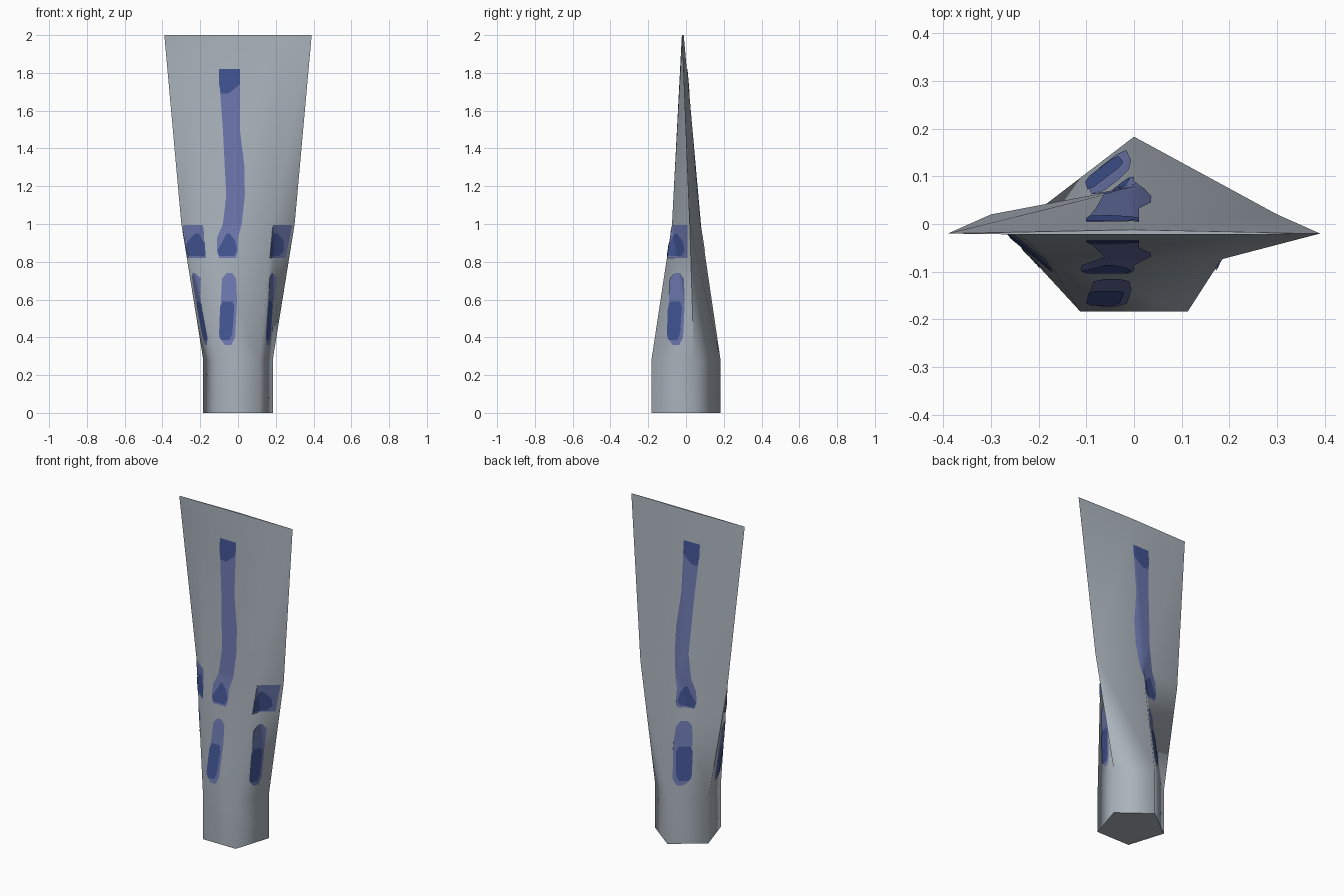
import bpy, bmesh, math
from mathutils import Vector
from mathutils.bvhtree import BVHTree

cube = bpy.data.objects.get("Cube")
if cube:
    bpy.data.objects.remove(cube, do_unlink=True)


def material(name, rgb):
    m = bpy.data.materials.new(name)
    m.use_nodes = True
    m.diffuse_color = (*rgb, 1)
    m.node_tree.nodes["Principled BSDF"].inputs["Base Color"].default_value = (*rgb, 1)
    return m


steel = material("blue_grey_steel", (0.40, 0.45, 0.50))
paint = material("violet_blue_paint", (0.15, 0.185, 0.42))
dark = material("dark_blue_paint", (0.055, 0.09, 0.29))


def make_object(name, bm, mat, angle):
    me = bpy.data.meshes.new(name)
    bm.to_mesh(me)
    bm.free()
    me.materials.append(mat)
    ob = bpy.data.objects.new(name, me)
    bpy.context.collection.objects.link(ob)
    bpy.ops.object.select_all(action='DESELECT')
    ob.select_set(True)
    bpy.context.view_layer.objects.active = ob
    bpy.ops.object.shade_smooth_by_angle(angle=math.radians(angle))
    return ob


# Blade: five-sided handle that flares and flattens into a thin tip edge
# Each section: height, back y, side x, side y, front x, front y
sections = [(0, 0.183, 0.184, 0.042, 0.113, -0.183),
            (0.28, 0.183, 0.184, 0.042, 0.113, -0.183),
            (1.0, 0.077, 0.30, 0.02, 0.183, -0.074),
            (2.0, -0.012, 0.39, -0.02, 0.24, -0.022)]
bm = bmesh.new()
rings = []
for z, by, sx, sy, fx, fy in sections:
    outline = [(0, by), (sx, sy), (fx, fy), (-fx, fy), (-sx, sy)]
    rings.append([bm.verts.new((x, y, z)) for x, y in outline])
for level, (low, high) in enumerate(zip(rings, rings[1:])):
    for i in range(5):
        j = (i + 1) % 5
        if level == 2:
            bm.faces.new((low[i], high[i], low[j]))
            bm.faces.new((low[j], high[i], high[j]))
        else:
            bm.faces.new((low[i], high[j], low[j]))
            bm.faces.new((low[i], high[i], high[j]))
bm.faces.new(rings[0])
bm.faces.new(rings[-1])
bmesh.ops.recalc_face_normals(bm, faces=bm.faces)
tree = BVHTree.FromBMesh(bm)
make_object("blade", bm, steel, 80)

# Painted marks: rows of height, start and end across the face
stroke = [(1.82, -0.10, 0.01), (1.7, -0.095, 0.01), (1.5, -0.08, 0.01),
          (1.3, -0.07, 0.035), (1.15, -0.062, 0.036), (1.0, -0.08, 0.02),
          (0.93, -0.11, 0.0), (0.86, -0.112, 0.0), (0.82, -0.10, -0.01)]
stroke_top = [(1.82, -0.10, 0.01), (1.74, -0.10, 0.01), (1.69, -0.09, -0.05)]
drop = [(0.95, -0.06, -0.045), (0.91, -0.08, -0.015),
        (0.86, -0.11, -0.005), (0.83, -0.10, -0.02)]
pill = [(0.74, -0.06, -0.03), (0.71, -0.085, -0.01), (0.6, -0.09, -0.005),
        (0.4, -0.10, -0.015), (0.36, -0.07, -0.035)]
pill_core = [(0.59, -0.08, -0.03), (0.56, -0.095, -0.02),
             (0.42, -0.10, -0.03), (0.385, -0.09, -0.045)]
side_patch = [(0.995, -0.085, 0.01), (0.82, -0.10, 0.01)]


def point_on_blade(u, z, out, lift):
    across = Vector((1, 0, 0)) if out.y else Vector((0, 1, 0))
    for _ in range(30):
        origin = across * u + Vector((0, 0, z)) + out * 2
        hit, normal, _, _ = tree.ray_cast(origin, -out)
        if hit and normal.dot(out) > 0.05:
            return hit + normal * lift
        u += 0.004
    return origin - out * 2


def paint_mark(name, rows, out, mat, lift):
    out = Vector(out)
    cols = 10
    fine = []
    for a, b in zip(rows, rows[1:]):
        n = max(1, math.ceil((a[0] - b[0]) / 0.02))
        fine += [[p + (q - p) * k / n for p, q in zip(a, b)] for k in range(n)]
    fine.append(rows[-1])
    bm = bmesh.new()
    grid = [[bm.verts.new(point_on_blade(l + (r - l) * c / cols, z, out, lift))
             for c in range(cols + 1)] for z, l, r in fine]
    for top, bottom in zip(grid, grid[1:]):
        for c in range(cols):
            bm.faces.new((top[c], bottom[c], bottom[c + 1], top[c + 1]))
    bmesh.ops.remove_doubles(bm, verts=bm.verts, dist=0.0002)
    bm.normal_update()
    if sum(f.normal.dot(out) * f.calc_area() for f in bm.faces) < 0:
        bmesh.ops.reverse_faces(bm, faces=bm.faces)
    make_object(name, bm, mat, 60)


# Same marks on the broad faces and, shorter, on the narrow sides
broad = {"stroke": (stroke, paint), "stroke_top": (stroke_top, dark)}
shared = {"drop": (drop, dark), "pill": (pill, paint), "pill_core": (pill_core, dark)}
narrow = {"patch": (side_patch, paint)}
for side, out, marks in (("front", (0, -1, 0), broad), ("back", (0, 1, 0), broad),
                         ("left", (1, 0, 0), narrow), ("right", (-1, 0, 0), narrow)):
    for name, (rows, mat) in {**marks, **shared}.items():
        paint_mark(f"{side}_{name}", rows, out, mat, 0.002 if mat == paint else 0.004)
